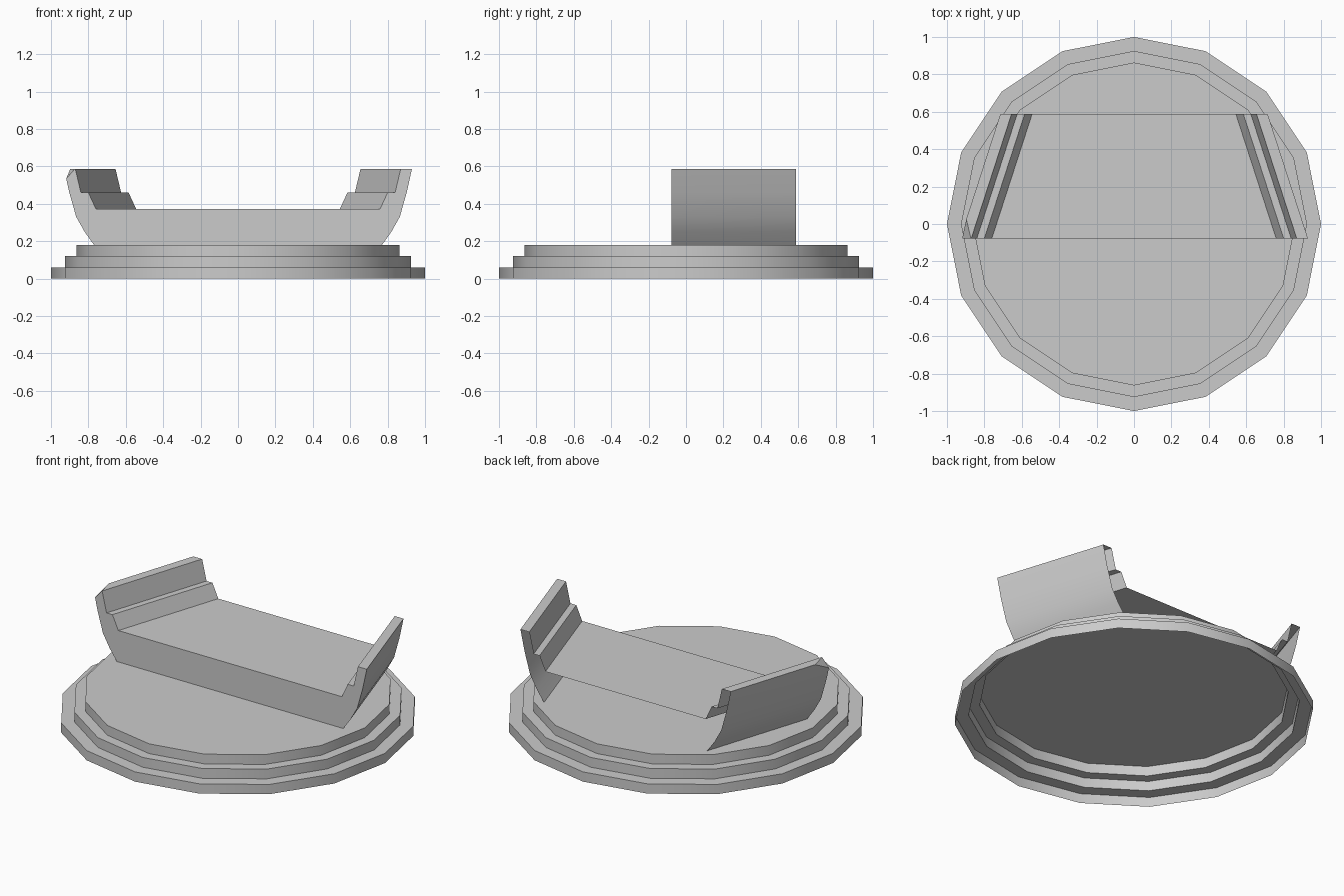
import bpy, bmesh, math
from mathutils import Vector

cube = bpy.data.objects.get("Cube")
if cube:
    bpy.data.objects.remove(cube, do_unlink=True)

grey = bpy.data.materials.new("plain_grey")
grey.use_nodes = True
colour = (0.6, 0.6, 0.6, 1)
grey.diffuse_color = colour
grey.node_tree.nodes["Principled BSDF"].inputs["Base Color"].default_value = colour


def finish(bm, name):
    mesh = bpy.data.meshes.new(name)
    bm.to_mesh(mesh)
    bm.free()
    mesh.materials.append(grey)
    obj = bpy.data.objects.new(name, mesh)
    bpy.context.collection.objects.link(obj)
    bpy.ops.object.select_all(action='DESELECT')
    obj.select_set(True)
    bpy.context.view_layer.objects.active = obj
    bpy.ops.object.shade_smooth_by_angle(angle=math.radians(30))
    return obj


# Stepped round base: sixteen sides, open underneath
SIDES = 16
STEP = 0.06
bm = bmesh.new()
rings = []
for level, radius in enumerate((1.0, 0.925, 0.863)):
    for z in (level * STEP, (level + 1) * STEP):
        rings.append([bm.verts.new((radius * math.cos(2 * math.pi * i / SIDES),
                                    radius * math.sin(2 * math.pi * i / SIDES), z))
                      for i in range(SIDES)])
for low, high in zip(rings, rings[1:]):
    for i in range(SIDES):
        j = (i + 1) % SIDES
        bm.faces.new((low[i], low[j], high[j], high[i]))
bm.faces.new(rings[-1])
finish(bm, "stepped_base")

# Cradle: stepped profile swept backwards while narrowing, open at the back
FRONT, BACK, NARROWING = -0.077, 0.587, 0.215
half = [(0.77, 0.18), (0.82, 0.25), (0.865, 0.33), (0.902, 0.46), (0.93, 0.587),
        (0.87, 0.587), (0.84, 0.46), (0.80, 0.46), (0.76, 0.373)]
profile = half + [(-x, z) for x, z in reversed(half)]
bm = bmesh.new()
front = [bm.verts.new((x, FRONT, z)) for x, z in profile]
back = [bm.verts.new((x - math.copysign(NARROWING, x), BACK, z)) for x, z in profile]
bm.faces.new(front)
for i in range(len(profile) - 1):
    bm.faces.new((front[i + 1], front[i], back[i], back[i + 1]))

# Clipped outer top corner on one arm
a, b, c = (Vector(p) for p in ((-0.922, FRONT, 0.53), (-0.872, FRONT, 0.587),
                               (-0.895, 0.02, 0.587)))
cut = bmesh.ops.bisect_plane(bm, geom=bm.verts[:] + bm.edges[:] + bm.faces[:],
                             plane_co=a, plane_no=(b - a).cross(c - a),
                             clear_outer=True)
edges = [e for e in cut["geom_cut"] if isinstance(e, bmesh.types.BMEdge)]
bmesh.ops.contextual_create(bm, geom=edges)
bmesh.ops.recalc_face_normals(bm, faces=bm.faces[:])
finish(bm, "cradle")
